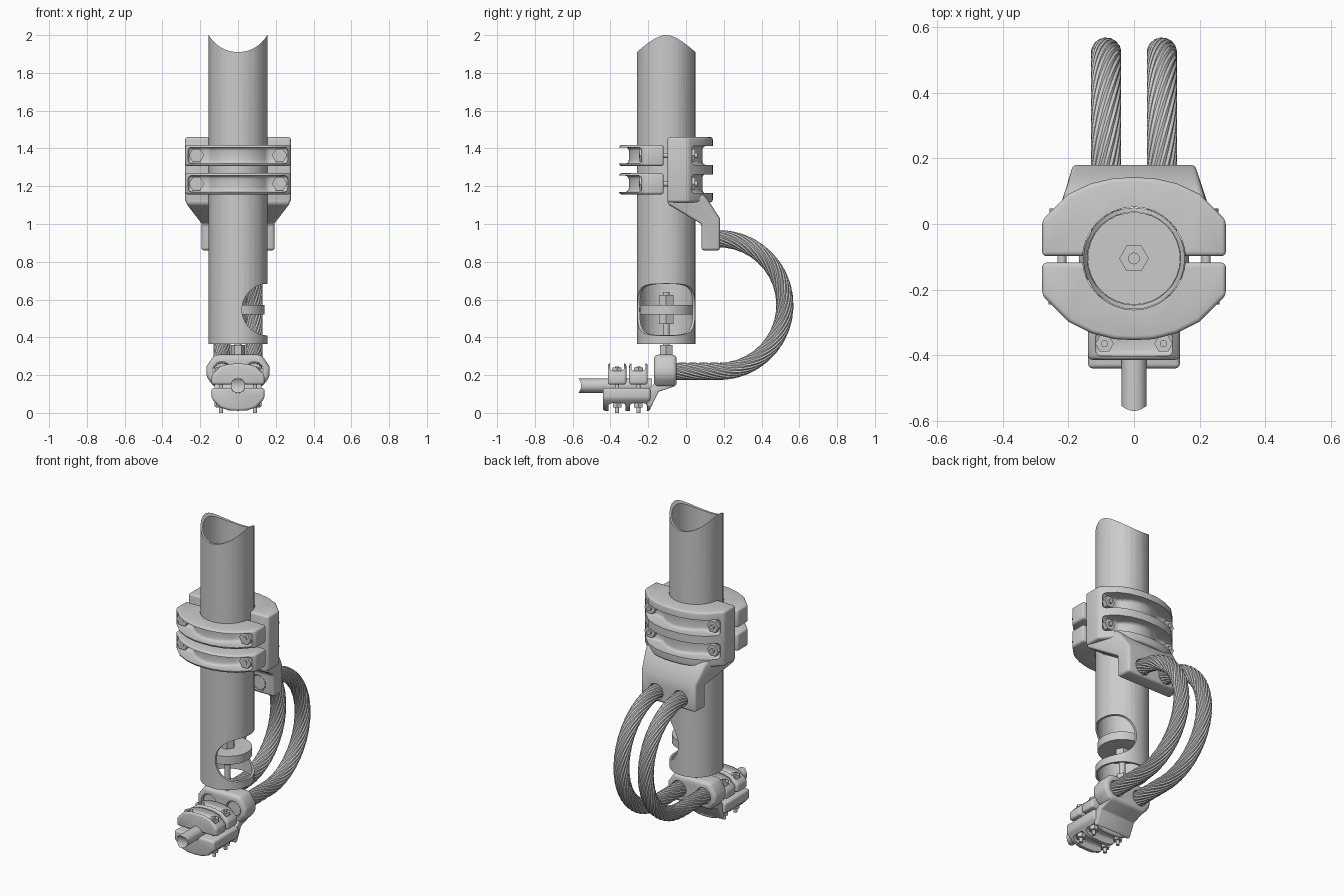
import bpy, bmesh, math

if "Cube" in bpy.data.objects:
    bpy.data.objects.remove(bpy.data.objects["Cube"])

# axis maps: 2D outline (u, v) extruded along w
ALONG_Z = lambda u, v, w: (u, v, w)
ALONG_Y = lambda u, v, w: (u, w, v)
ALONG_X = lambda u, v, w: (w, u, v)
TY = -0.105          # tube axis y
ROD_Z = 0.144        # lower rod axis z
CABLE_R = 0.351


def activate(ob):
    bpy.ops.object.select_all(action='DESELECT')
    ob.select_set(True)
    bpy.context.view_layer.objects.active = ob


def finish(name, bm, bevel=0, segs=3, smooth=35):
    bmesh.ops.recalc_face_normals(bm, faces=bm.faces)
    me = bpy.data.meshes.new(name)
    bm.to_mesh(me)
    bm.free()
    ob = bpy.data.objects.new(name, me)
    bpy.context.collection.objects.link(ob)
    activate(ob)
    if bevel:
        m = ob.modifiers.new("bevel", 'BEVEL')
        m.width, m.segments, m.angle_limit = bevel, segs, math.radians(35)
        bpy.ops.object.modifier_apply(modifier=m.name)
    bpy.ops.object.shade_smooth_by_angle(angle=math.radians(smooth))
    return ob


def loft(name, rings, **kw):
    bm = bmesh.new()
    vr = [[bm.verts.new(p) for p in r] for r in rings]
    n = len(rings[0])
    for a, b in zip(vr, vr[1:]):
        for i in range(n):
            bm.faces.new((a[i], a[(i + 1) % n], b[(i + 1) % n], b[i]))
    bm.faces.new(vr[0])
    bm.faces.new(vr[-1])
    return finish(name, bm, **kw)


def prism(name, outline, w0, w1, place, **kw):
    return loft(name, [[place(u, v, w) for u, v in outline] for w in (w0, w1)], **kw)


def cyl(name, r, cu, cv, w0, w1, place, sides=32, **kw):
    pts = [(cu + r * math.cos(2 * math.pi * i / sides), cv + r * math.sin(2 * math.pi * i / sides))
           for i in range(sides)]
    return prism(name, pts, w0, w1, place, **kw)


def cut(ob, *cutters):
    activate(ob)
    for c in cutters:
        c.hide_render = True
        m = ob.modifiers.new("cut", 'BOOLEAN')
        m.operation, m.solver, m.object = 'DIFFERENCE', 'EXACT', c
        bpy.ops.object.modifier_apply(modifier=m.name)
        bpy.data.objects.remove(c)
    activate(ob)
    bpy.ops.object.shade_smooth_by_angle(angle=math.radians(35))


def mirrored(half):
    return half + [(-u, v) for u, v in reversed(half) if u > 0]


def clamp(name, half, w0, w1, place, grooves, width, floor, hump, bore):
    """Half shell with channels carved in its outer side; v points outwards."""
    body = prism(name, mirrored(half), w0, w1, place, bevel=0.013)
    e = half[0][0] - 0.016
    pts = [(e, 0.5), (e, floor)]
    if hump > floor:
        a0 = math.asin(floor / hump)
        pts += [(hump * math.cos(a), hump * math.sin(a))
                for a in (a0 + (math.pi - 2 * a0) * i / 8 for i in range(9))]
    pts += [(-e, floor), (-e, 0.5)]
    cut(body, *[prism("groove_cutter", pts, g - width / 2, g + width / 2, place, bevel=0.018)
                for g in grooves], bore)
    return body


# main tube: hollow, saddle-cut top, side window
tube = cyl("main_tube", 0.155, 0, TY, 0.365, 2.05, ALONG_Z)
cut(tube, cyl("bore_cutter", 0.142, 0, TY, 0.2, 2.2, ALONG_Z),
    cyl("saddle_cutter", 0.178, 0, 2.088, -0.5, 0.5, ALONG_Y, sides=64),
    cyl("window_cutter", 0.137, 0.158, 0.547, -0.5, 0.5, ALONG_Y, sides=48))

# threaded stud, disc and nuts inside the tube
cyl("stud", 0.018, 0, TY, 0.28, 0.64, ALONG_Z, sides=16)
cyl("stud_disc", 0.141, 0, TY, 0.52, 0.572, ALONG_Z)
for i, (a, b, r) in enumerate([(0.572, 0.625, 0.045), (0.47, 0.52, 0.045), (0.29, 0.36, 0.038)]):
    cyl(f"stud_nut_{i}", r, 0, TY, a, b, ALONG_Z, sides=6)

# upper clamps: two front shells, one tall rear shell
front = lambda u, v, w: (u, -0.118 - v, w)
back = lambda u, v, w: (u, -0.098 + v, w)
tube_cutter = lambda: cyl("bore_cutter", 0.157, 0, TY, 0.5, 1.8, ALONG_Z)
LEVELS = (1.213, 1.363)
FRONT_HALF = [(0.28, 0), (0.28, 0.10), (0.2, 0.18), (0.13, 0.215), (0.06, 0.233), (0, 0.236)]
BACK_HALF = [(0.28, 0), (0.28, 0.11), (0.2, 0.19), (0.13, 0.222), (0.06, 0.238), (0, 0.24)]
for i, z in enumerate(LEVELS):
    clamp(f"front_clamp_{i}", FRONT_HALF, z - 0.056, z + 0.056, front, [z], 0.086, 0.10, 0.185, tube_cutter())
clamp("rear_clamp", BACK_HALF, 1.115, 1.46, back, LEVELS, 0.1, 0.12, 0.185, tube_cutter())

# upper clamp bolts
for s in (-1, 1):
    for z in LEVELS:
        cyl("upper_bolt", 0.014, s * 0.22, z, -0.25, 0.06, ALONG_Y, sides=12)
        cyl("upper_bolt_head", 0.04, s * 0.22, z, -0.245, -0.215, ALONG_Y, sides=6)
        cyl("upper_bolt_nut", 0.038, s * 0.22, z, 0.02, 0.048, ALONG_Y, sides=6)

# arm from the rear clamp down to the cables: (half width, front y, z, rear y, z)
arm = loft("cable_arm", [[(-w, y0, z0), (w, y0, z0), (w2, y1, z1), (-w2, y1, z1)]
           for w, y0, z0, w2, y1, z1 in (
               (0.278, -0.098, 1.15, 0.21, 0.09, 1.16), (0.278, -0.098, 1.105, 0.205, 0.115, 1.13),
               (0.195, 0.082, 1.0, 0.19, 0.18, 1.03), (0.195, 0.082, 0.86, 0.19, 0.18, 0.86))],
           bevel=0.015)
cable_cutters = lambda z: [cyl("hole_cutter", 0.051, s * 0.085, z, -0.4, 0.4, ALONG_Y) for s in (-1, 1)]
cut(arm, tube_cutter(), *cable_cutters(0.22 + 2 * CABLE_R))

# lower lug that takes the cable ends
lug = prism("lower_lug", mirrored([(0.125, 0.137), (0.168, 0.19), (0.168, 0.245), (0.125, 0.308)]),
            -0.17, -0.05, ALONG_Y, bevel=0.022, segs=4)
cut(lug, *cable_cutters(0.22))
prism("lug_neck", [(-0.25, 0.125), (-0.19, 0.13), (-0.16, 0.165), (-0.06, 0.16), (-0.06, 0.14),
                   (-0.145, 0.112), (-0.185, 0.03), (-0.205, 0.03), (-0.21, 0.1)],
      -0.125, 0.125, ALONG_X, bevel=0.007)

# lower clamps around the rod
lower = lambda u, v, w: (u, w, 0.132 - v)
upper = lambda u, v, w: (u, w, 0.15 + v)
rod_cutter = lambda: cyl("bore_cutter", 0.039, 0, ROD_Z, -0.7, 0.1, ALONG_Y, sides=24)
ROWS = (-0.365, -0.252)
clamp("lower_clamp_base", [(0.14, 0), (0.14, 0.057), (0.095, 0.103), (0.05, 0.118), (0, 0.121)],
      -0.44, -0.188, lower, ROWS, 0.09, 0.077, 0, rod_cutter())
for i, y in enumerate(ROWS):
    clamp(f"lower_clamp_cap_{i}", [(0.14, 0), (0.14, 0.05), (0.095, 0.096), (0.05, 0.109), (0, 0.112)],
          y - 0.049, y + 0.049, upper, [y], 0.074, 0.068, 0, rod_cutter())
    for s in (-1, 1):
        cyl("lower_bolt", 0.011, s * 0.09, y, 0.0, 0.245, ALONG_Z, sides=12)
        cyl("lower_bolt_head", 0.028, s * 0.09, y, 0.215, 0.24, ALONG_Z, sides=6)
        cyl("lower_bolt_nut", 0.026, s * 0.09, y, 0.028, 0.057, ALONG_Z, sides=6)

# rod with a concave end
rod = cyl("lower_rod", 0.038, 0, ROD_Z, -0.572, -0.18, ALONG_Y, sides=24)
cut(rod, cyl("rod_end_cutter", 0.055, -0.61, ROD_Z, -0.3, 0.3, ALONG_X, sides=48))


# twisted cables: straight ends joined by a half circle, lobed section
def cable(name, x):
    path = [(-0.16 + 0.332 * i / 16, 0.22, -math.pi / 2) for i in range(16)]
    for i in range(57):
        a = -math.pi / 2 + math.pi * i / 56
        path.append((0.172 + CABLE_R * math.cos(a), 0.22 + CABLE_R + CABLE_R * math.sin(a), a))
    path += [(0.172 - 0.085 * i / 4, 0.22 + 2 * CABLE_R, math.pi / 2) for i in range(1, 5)]
    rings, dist, prev = [], 0, path[0]
    for y, z, a in path:
        dist += math.hypot(y - prev[0], z - prev[1])
        prev = (y, z, a)
        ring = []
        for k in range(64):
            t = 2 * math.pi * k / 64
            r = 0.0415 + 0.0045 * abs(math.sin(8 * t))
            u, v = r * math.cos(t + 7 * dist), r * math.sin(t + 7 * dist)
            ring.append((x + u, y + v * math.cos(a), z + v * math.sin(a)))
        rings.append(ring)
    loft(name, rings, smooth=30)


for s, side in ((-1, "left"), (1, "right")):
    cable(f"{side}_cable", s * 0.085)
